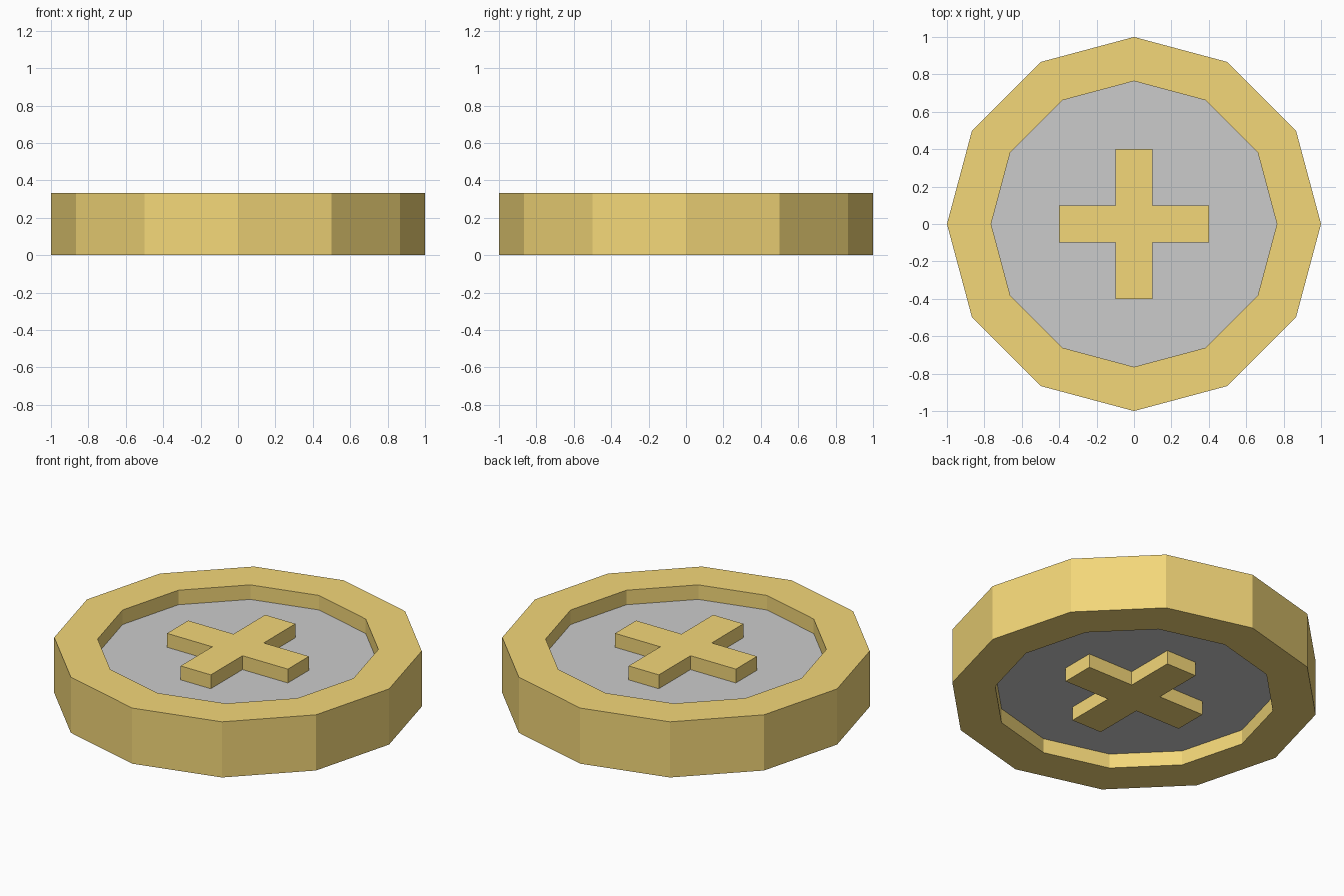
import bpy
import bmesh
from math import sin, cos, tau

if "Cube" in bpy.data.objects:
    bpy.data.objects.remove(bpy.data.objects["Cube"])

HEIGHT = 0.333      # full thickness of the coin
RECESS = 0.087      # depth of the sunken face on both sides
CROSS_RISE = 0.083  # how far the cross stands off the sunken face
R_OUT, R_IN = 1.0, 0.764
SIDES = 12

gold = bpy.data.materials.new("gold")
gold.diffuse_color = (0.9, 0.68, 0.19, 1)
gold.use_nodes = True
gold.node_tree.nodes["Principled BSDF"].inputs["Base Color"].default_value = gold.diffuse_color


def finish(name, bm, material=None):
    bmesh.ops.recalc_face_normals(bm, faces=bm.faces)
    mesh = bpy.data.meshes.new(name)
    bm.to_mesh(mesh)
    bm.free()
    if material:
        mesh.materials.append(material)
    obj = bpy.data.objects.new(name, mesh)
    bpy.context.collection.objects.link(obj)
    return obj


def prism(name, outline, z0, z1, material=None):
    bm = bmesh.new()
    face = bm.faces.new([bm.verts.new((x, y, z0)) for x, y in outline])
    top = bmesh.ops.extrude_face_region(bm, geom=[face], use_keep_orig=True)["geom"]
    verts = [g for g in top if isinstance(g, bmesh.types.BMVert)]
    bmesh.ops.translate(bm, verts=verts, vec=(0, 0, z1 - z0))
    return finish(name, bm, material)


def polygon(radius):
    return [(radius * cos(tau * i / SIDES), radius * sin(tau * i / SIDES))
            for i in range(SIDES)]


# Rim: rectangular section carried round twelve sides
bm = bmesh.new()
section = [(R_IN, 0), (R_OUT, 0), (R_OUT, HEIGHT), (R_IN, HEIGHT)]
rings = [[bm.verts.new((x, y, z)) for x, y in polygon(r)] for r, z in section]
for a, b in zip(rings, rings[1:] + rings[:1]):
    for i in range(SIDES):
        j = (i + 1) % SIDES
        bm.faces.new((a[i], a[j], b[j], b[i]))
finish("rim", bm, gold)

# Sunken centre disc
prism("centre_disc", polygon(R_IN), RECESS, HEIGHT - RECESS)

# Raised cross, showing on both faces
L, W = 0.4, 0.1
corner = [(L, -W), (L, W), (W, W)]
cross = []
for _ in range(4):
    cross += corner
    corner = [(-y, x) for x, y in corner]
prism("cross", cross, RECESS - CROSS_RISE, HEIGHT - RECESS + CROSS_RISE, gold)
